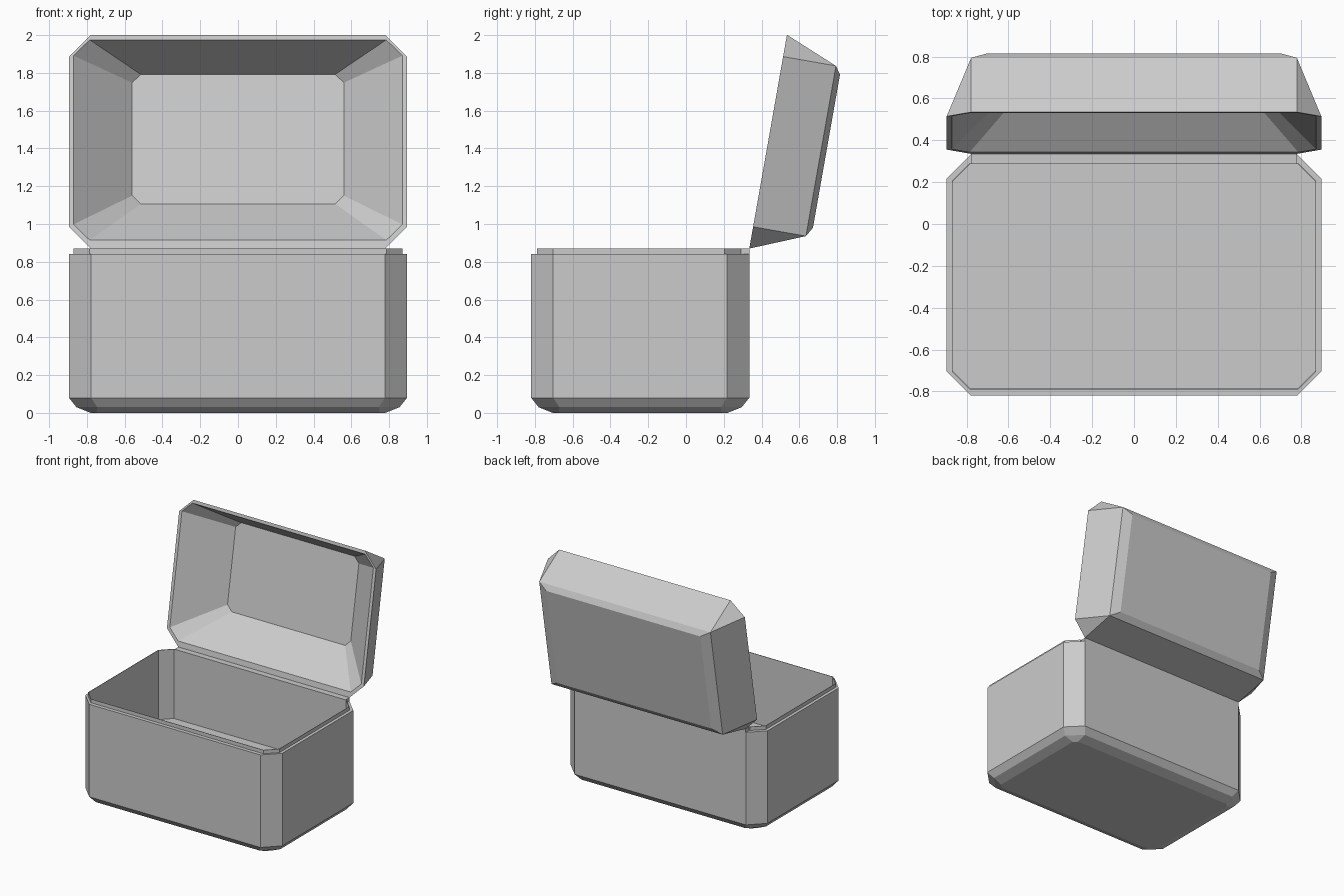
import bpy
import bmesh
from math import radians

default = bpy.data.objects.get("Cube")
if default:
    bpy.data.objects.remove(default, do_unlink=True)

grey = bpy.data.materials.new("plain_grey")
grey.use_nodes = True
colour = (0.6, 0.6, 0.6, 1.0)
grey.diffuse_color = colour
grey.node_tree.nodes["Principled BSDF"].inputs["Base Color"].default_value = colour


def octagon(bm, half_x, y0, y1, cut, z):
    """Ring of a rectangle with its four corners cut off."""
    a, b = half_x - cut, half_x
    right = [(a, y0), (b, y0 + cut), (b, y1 - cut), (a, y1)]
    points = right + [(-x, y) for x, y in reversed(right)]
    return [bm.verts.new((x, y, z)) for x, y in points]


def shell(name, sections):
    """Closed body lofted through octagonal sections, capped at both ends."""
    bm = bmesh.new()
    rings = [octagon(bm, *s) for s in sections]
    for low, high in zip(rings, rings[1:]):
        for i in range(8):
            j = (i + 1) % 8
            bm.faces.new((low[i], low[j], high[j], high[i]))
    bm.faces.new(rings[0])
    bm.faces.new(rings[-1])
    bmesh.ops.remove_doubles(bm, verts=bm.verts, dist=0.0005)
    bmesh.ops.recalc_face_normals(bm, faces=bm.faces)
    mesh = bpy.data.meshes.new(name)
    bm.to_mesh(mesh)
    bm.free()
    mesh.materials.append(grey)
    obj = bpy.data.objects.new(name, mesh)
    bpy.context.collection.objects.link(obj)
    return obj


FRONT, BACK, WIDE = -0.82, 0.335, 0.895
RIM, TOP = 0.84, 0.87

# Box: bevelled foot, outer wall, stepped lip, then inner wall down to the floor
shell("box_body", [
    (WIDE - 0.115, FRONT + 0.115, BACK - 0.115, 0.03, 0),
    (WIDE - 0.04, FRONT + 0.04, BACK - 0.04, 0.11, 0.03),
    (WIDE, FRONT, BACK, 0.117, 0.08),
    (WIDE, FRONT, BACK, 0.117, RIM),
    (0.87, -0.79, 0.29, 0.085, RIM),
    (0.87, -0.79, 0.29, 0.085, TOP),
    (0.866, -0.786, 0.286, 0.084, TOP),
    (0.866, -0.786, 0.286, 0.084, 0.3),
])

# Raised strip on the back wall that carries the lid
shell("hinge_strip", [
    (0.777, 0.288, BACK, 0, RIM),
    (0.777, 0.288, BACK, 0, TOP),
])

# Lid: outer crown to rim, then sloping lining to the inner panel
lid = shell("lid", [
    (0.7, 0.167, 0.99, 0, -0.313),
    (0.778, 0.117, 1.032, 0, -0.284),
    (WIDE, 0, 1.149, 0.117, 0),
    (0.87, 0.045, 1.122, 0.085, 0),
    (0.56, 0.288, 0.985, 0.045, -0.275),
])
lid.location = (0, BACK, TOP)
lid.rotation_euler = (radians(80), 0, 0)
